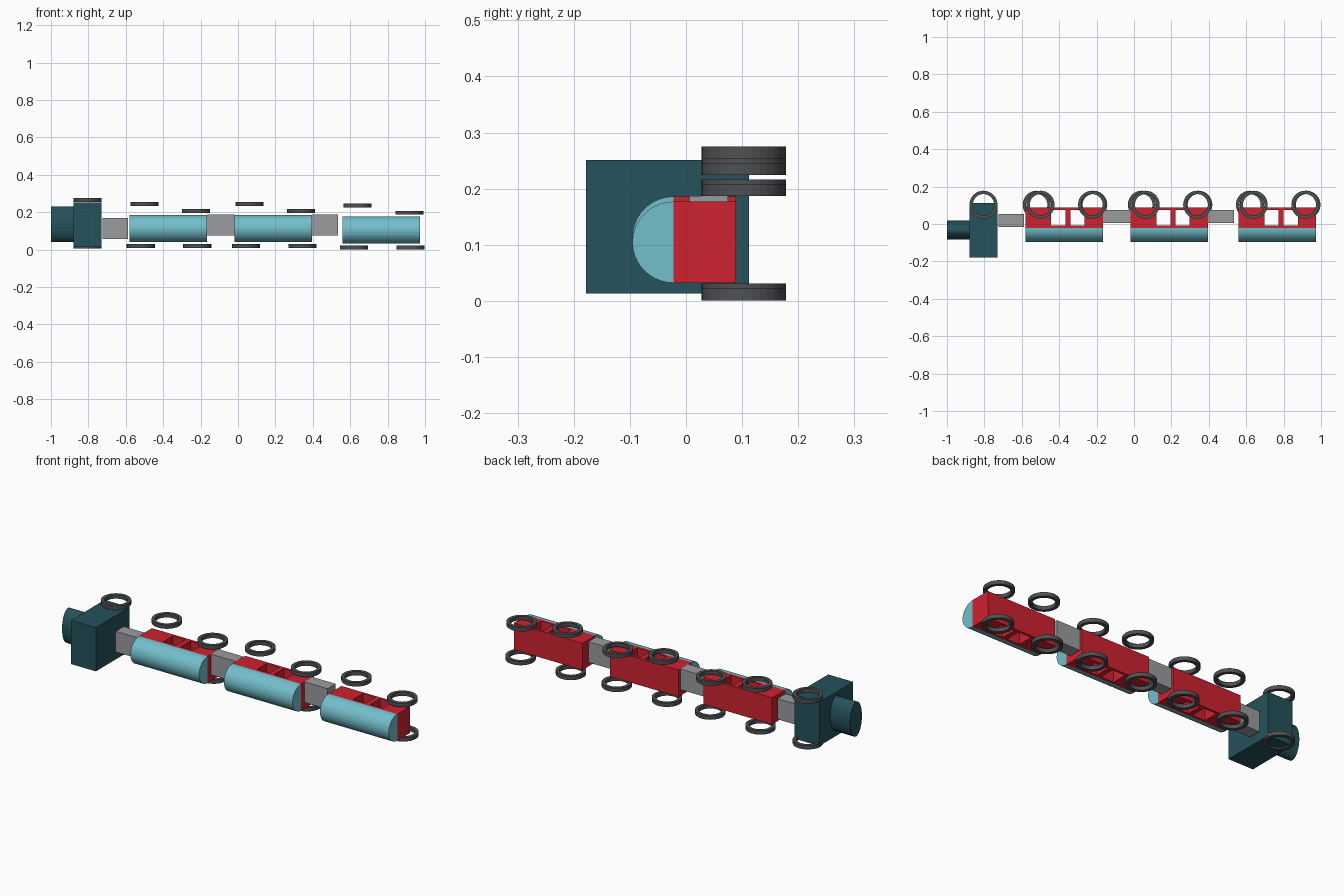
import bpy, bmesh, math

if "Cube" in bpy.data.objects:
    bpy.data.objects.remove(bpy.data.objects["Cube"])


def material(name, r, g, b):
    m = bpy.data.materials.new(name)
    m.diffuse_color = (r, g, b, 1)
    m.use_nodes = True
    m.node_tree.nodes["Principled BSDF"].inputs["Base Color"].default_value = m.diffuse_color
    return m


TEAL = material("dark_teal", 0.018, 0.085, 0.105)
BLUE = material("light_blue", 0.17, 0.52, 0.60)
RED = material("red", 0.62, 0.016, 0.03)
IRON = material("iron", 0.075, 0.08, 0.085)
GREY = material("grey", 0.32, 0.33, 0.34)


def finish(name, bm, mat):
    bmesh.ops.recalc_face_normals(bm, faces=bm.faces)
    me = bpy.data.meshes.new(name)
    bm.to_mesh(me)
    bm.free()
    me.materials.append(mat)
    ob = bpy.data.objects.new(name, me)
    bpy.context.collection.objects.link(ob)
    return ob


def extrude(bm, offset):
    new = bmesh.ops.extrude_face_region(bm, geom=bm.faces[:])["geom"]
    bmesh.ops.translate(bm, vec=offset, verts=[v for v in new if isinstance(v, bmesh.types.BMVert)])


def cells(name, xs, ys, z0, z1, mat, holes=()):
    """Grid of cells in the xy plane, some left open, extruded along z."""
    bm = bmesh.new()
    grid = [[bm.verts.new((x, y, z0)) for y in ys] for x in xs]
    for i in range(len(xs) - 1):
        for j in range(len(ys) - 1):
            if (i, j) not in holes:
                bm.faces.new((grid[i][j], grid[i + 1][j], grid[i + 1][j + 1], grid[i][j + 1]))
    extrude(bm, (0, 0, z1 - z0))
    return finish(name, bm, mat)


def rod(name, x0, x1, y, z, ry, rz, start, sweep, n, mat):
    """Round or half-round bar along x."""
    bm = bmesh.new()
    count = n if sweep >= 2 * math.pi else n + 1
    angles = [start + sweep * i / n for i in range(count)]
    bm.faces.new([bm.verts.new((x0, y + ry * math.cos(a), z + rz * math.sin(a))) for a in angles])
    extrude(bm, (x1 - x0, 0, 0))
    return finish(name, bm, mat)


def wheel(name, x, z, y=0.103, r=0.075, inner=0.057, h=0.021, n=32):
    """Open ring with its axle along z."""
    bm = bmesh.new()
    rings = [[bm.verts.new((x + q * math.cos(2 * math.pi * i / n),
                            y + q * math.sin(2 * math.pi * i / n), z - h / 2))
              for i in range(n)] for q in (r, inner)]
    for i in range(n):
        k = (i + 1) % n
        bm.faces.new((rings[0][i], rings[0][k], rings[1][k], rings[1][i]))
    extrude(bm, (0, 0, h))
    return finish(name, bm, IRON)


# Engine: cab, boiler, one pair of wheels
cells("engine_cab", (-0.88, -0.73), (-0.178, 0.112), 0.013, 0.251, TEAL)
rod("engine_boiler", -1.0, -0.875, -0.032, 0.136, 0.051, 0.094, 0, 2 * math.pi, 32, TEAL)
wheel("engine_wheel_upper", -0.805, 0.265)
wheel("engine_wheel_lower", -0.805, 0.016)

# Carriages: red body with two window openings, half-round roof, four wheels
for n, (x, dz) in enumerate(((-0.58, 0), (-0.018, 0), (0.56, -0.009)), 1):
    z0, z1 = 0.041 + dz, 0.186 + dz
    xs = [x + d for d in (0, 0.137, 0.213, 0.24, 0.316, 0.413)]
    cells(f"carriage_{n}_body", xs, (-0.022, -0.008, 0.076, 0.089), z0, z1, RED, ((1, 1), (3, 1)))
    rod(f"carriage_{n}_roof", x, x + 0.413, -0.022, (z0 + z1) / 2, 0.0735, 0.0725,
        math.pi / 2, math.pi, 20, BLUE)
    for part, dx, z in (("upper_front", 0.08, 0.244), ("lower_front", 0.06, 0.0205),
                        ("upper_rear", 0.356, 0.206), ("lower_rear", 0.362, 0.0205)):
        wheel(f"carriage_{n}_wheel_{part}", x + dx, z + dz)

# Couplers between the vehicles
for n, (x0, x1, y0, z0) in enumerate(((-0.725, -0.587, -0.015, 0.058),
                                      (-0.167, -0.018, 0.006, 0.075),
                                      (0.395, 0.535, 0.006, 0.075)), 1):
    cells(f"coupler_{n}", (x0, x1), (y0, y0 + 0.069), z0, z0 + 0.112, GREY)
